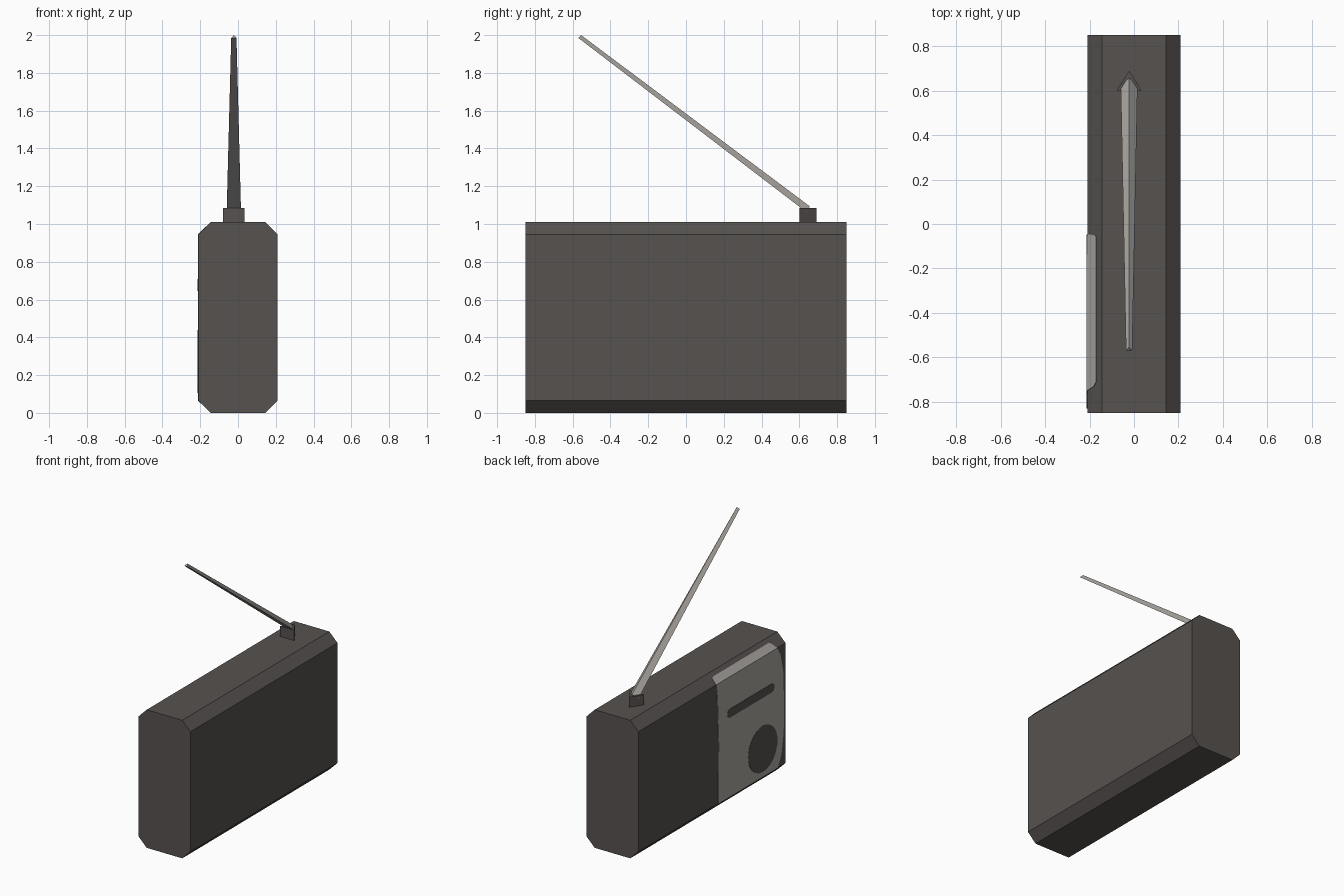
import bpy, bmesh, math

if "Cube" in bpy.data.objects:
    bpy.data.objects.remove(bpy.data.objects["Cube"])

W, H, L, C = 0.21, 1.01, 0.85, 0.066   # half width, height, half length, chamfer


def material(name, rgb):
    m = bpy.data.materials.new(name)
    m.diffuse_color = (*rgb, 1)
    m.use_nodes = True
    m.node_tree.nodes["Principled BSDF"].inputs["Base Color"].default_value = m.diffuse_color
    return m


charcoal = material("charcoal", (0.095, 0.085, 0.080))
silver = material("silver grey", (0.41, 0.385, 0.36))


def finish(name, bm, mat):
    me = bpy.data.meshes.new(name)
    bm.to_mesh(me)
    bm.free()
    me.materials.append(mat)
    ob = bpy.data.objects.new(name, me)
    bpy.context.collection.objects.link(ob)
    return ob


def loft(name, ring_a, ring_b, mat):
    """Closed solid between two rings with matching points."""
    bm = bmesh.new()
    a = [bm.verts.new(p) for p in ring_a]
    b = [bm.verts.new(p) for p in ring_b]
    n = len(a)
    bm.faces.new(a)
    bm.faces.new(b[::-1])
    for i in range(n):
        j = (i + 1) % n
        bm.faces.new((a[i], b[i], b[j], a[j]))
    bmesh.ops.recalc_face_normals(bm, faces=bm.faces)
    return finish(name, bm, mat)


def plate(name, outline, mat, thickness):
    """Thin plate on the left side, wrapped over the chamfers; outline is (y, z)."""
    bm = bmesh.new()
    bm.faces.new([bm.verts.new((-W, y, z)) for y, z in outline])
    for z in (C, H - C):
        bmesh.ops.bisect_plane(bm, geom=bm.verts[:] + bm.edges[:] + bm.faces[:],
                               plane_co=(0, 0, z), plane_no=(0, 0, 1))
    for v in bm.verts:
        v.co.x = -W + max(0, v.co.z - (H - C), C - v.co.z)
    bm.normal_update()
    for f in bm.faces:
        if f.normal.x > 0:
            f.normal_flip()
    ob = finish(name, bm, mat)
    s = ob.modifiers.new("thickness", 'SOLIDIFY')
    s.thickness, s.offset = thickness, 1
    return ob


def arc(cy, cz, r, start, end, n):
    return [(cy + r * math.cos(start + (end - start) * i / n),
             cz + r * math.sin(start + (end - start) * i / n)) for i in range(n + 1)]


# Chamfered case
octagon = [(-W, C), (-W + C, 0), (W - C, 0), (W, C),
           (W, H - C), (W - C, H), (-W + C, H), (-W, H - C)]
loft("case", [(x, -L, z) for x, z in octagon], [(x, L, z) for x, z in octagon], charcoal)

# Light panel with bowed edges
panel = [(-0.045, 0.945), (-0.05, 0.98), (-0.06, 0.985), (-0.71, 0.985), (-0.73, 0.975),
         (-0.75, 0.945), (-0.79, 0.88), (-0.82, 0.75), (-0.83, 0.5), (-0.825, 0.3),
         (-0.80, 0.15), (-0.76, 0.07), (-0.74, 0.05), (-0.07, 0.05), (-0.075, 0.5), (-0.06, 0.85)]
plate("front_panel", panel, silver, 0.003)

# Round speaker and tuning slot
plate("speaker", arc(-0.583, 0.272, 0.168, 0, 2 * math.pi, 32)[:-1], charcoal, 0.005)
q = math.pi / 2
plate("tuning_slot", arc(-0.205, 0.678, 0.032, -q, q, 8) + arc(-0.685, 0.678, 0.032, q, 3 * q, 8),
      charcoal, 0.005)

# Triangular antenna socket
AX = -0.022
tri = [(AX - 0.057, 0.6), (AX + 0.057, 0.6), (AX, 0.69)]
loft("antenna_socket", [(x, y, H - 0.01) for x, y in tri], [(x, y, 1.085) for x, y in tri], charcoal)

# Tapered three-sided antenna, flat underneath with a ridge on top
loft("antenna",
     [(AX - 0.038, 0.635, 1.065), (AX + 0.038, 0.635, 1.065), (AX, 0.656, 1.093)],
     [(AX - 0.014, -0.57, 1.985), (AX + 0.014, -0.57, 1.985), (AX, -0.555, 2.0)], silver)
